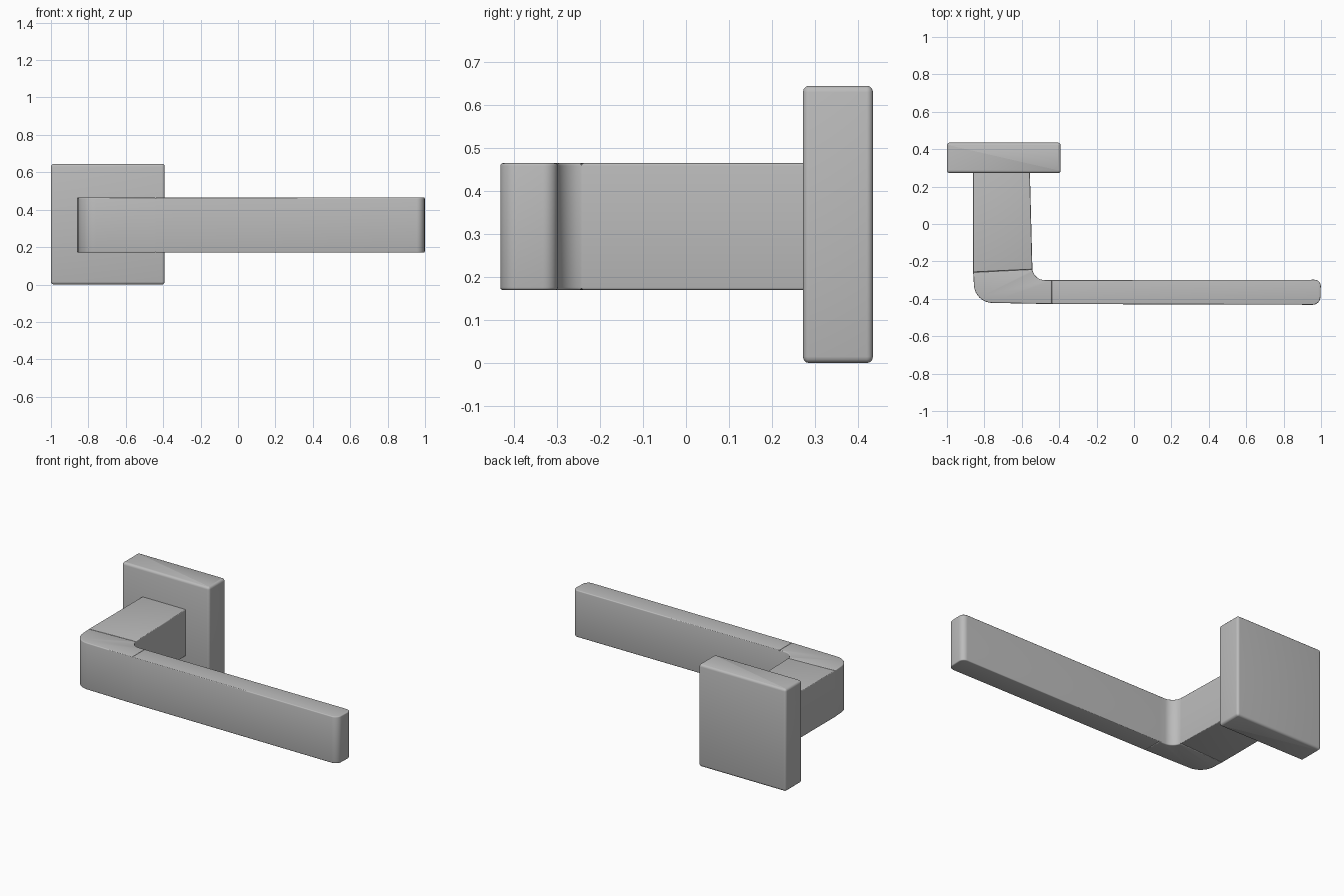
import bpy, bmesh, math
from mathutils import Vector

if "Cube" in bpy.data.objects:
    bpy.data.objects.remove(bpy.data.objects["Cube"], do_unlink=True)

# Single satin metal colour
metal = bpy.data.materials.new("satin_grey_metal")
metal.use_nodes = True
colour = (0.5, 0.5, 0.5, 1)
metal.diffuse_color = colour
metal.node_tree.nodes["Principled BSDF"].inputs["Base Color"].default_value = colour


def rounded_outline(corners, steps=8):
    """Turn (x, y, radius) corners into an outline with filleted corners."""
    points = []
    for i, (x, y, r) in enumerate(corners):
        p = Vector((x, y))
        if r == 0:
            points.append(p)
            continue
        before = (Vector(corners[i - 1][:2]) - p).normalized()
        after = (Vector(corners[(i + 1) % len(corners)][:2]) - p).normalized()
        for k in range(steps + 1):
            a = math.pi / 2 * k / steps
            points.append(p + r * (before * (1 - math.sin(a)) + after * (1 - math.cos(a))))
    return points


def extrude_part(name, corners, bottom, top, bevel):
    """Extrude a plan outline upward and soften its top and bottom rims."""
    bm = bmesh.new()
    base = bm.faces.new([bm.verts.new((p.x, p.y, bottom)) for p in rounded_outline(corners)])
    lifted = bmesh.ops.extrude_face_region(bm, geom=[base])["geom"]
    for v in lifted:
        if isinstance(v, bmesh.types.BMVert):
            v.co.z = top
    bmesh.ops.recalc_face_normals(bm, faces=bm.faces)
    rims = [e for e in bm.edges if abs(e.verts[0].co.z - e.verts[1].co.z) < 1e-5]
    bmesh.ops.bevel(bm, geom=rims, offset=bevel, segments=3, profile=0.5, affect='EDGES')
    mesh = bpy.data.meshes.new(name)
    bm.to_mesh(mesh)
    bm.free()
    mesh.materials.append(metal)
    obj = bpy.data.objects.new(name, mesh)
    bpy.context.collection.objects.link(obj)
    bpy.ops.object.select_all(action='DESELECT')
    obj.select_set(True)
    bpy.context.view_layer.objects.active = obj
    bpy.ops.object.shade_smooth_by_angle(angle=math.radians(35))


# Square wall plate
extrude_part("wall_plate", [(-1, 0.272, 0.015), (-0.392, 0.272, 0.015),
                            (-0.392, 0.435, 0.015), (-1, 0.435, 0.015)], 0.0, 0.645, 0.015)

# Handle: neck, curved elbow and lever meet at fine seams
low, high, rim = 0.17, 0.465, 0.006
extrude_part("neck", [(-0.86, -0.258, 0), (-0.543, -0.243, 0),
                      (-0.557, 0.29, 0), (-0.86, 0.29, 0)], low, high, rim)
extrude_part("elbow", [(-0.86, -0.258, 0), (-0.85, -0.42, 0.09), (-0.44, -0.428, 0),
                       (-0.44, -0.3, 0), (-0.535, -0.3, 0.056), (-0.543, -0.243, 0)],
             low, high, rim)
extrude_part("lever", [(-0.44, -0.428, 0), (0.995, -0.432, 0.04),
                       (1.0, -0.298, 0.035), (-0.44, -0.3, 0)], low, high, rim)
